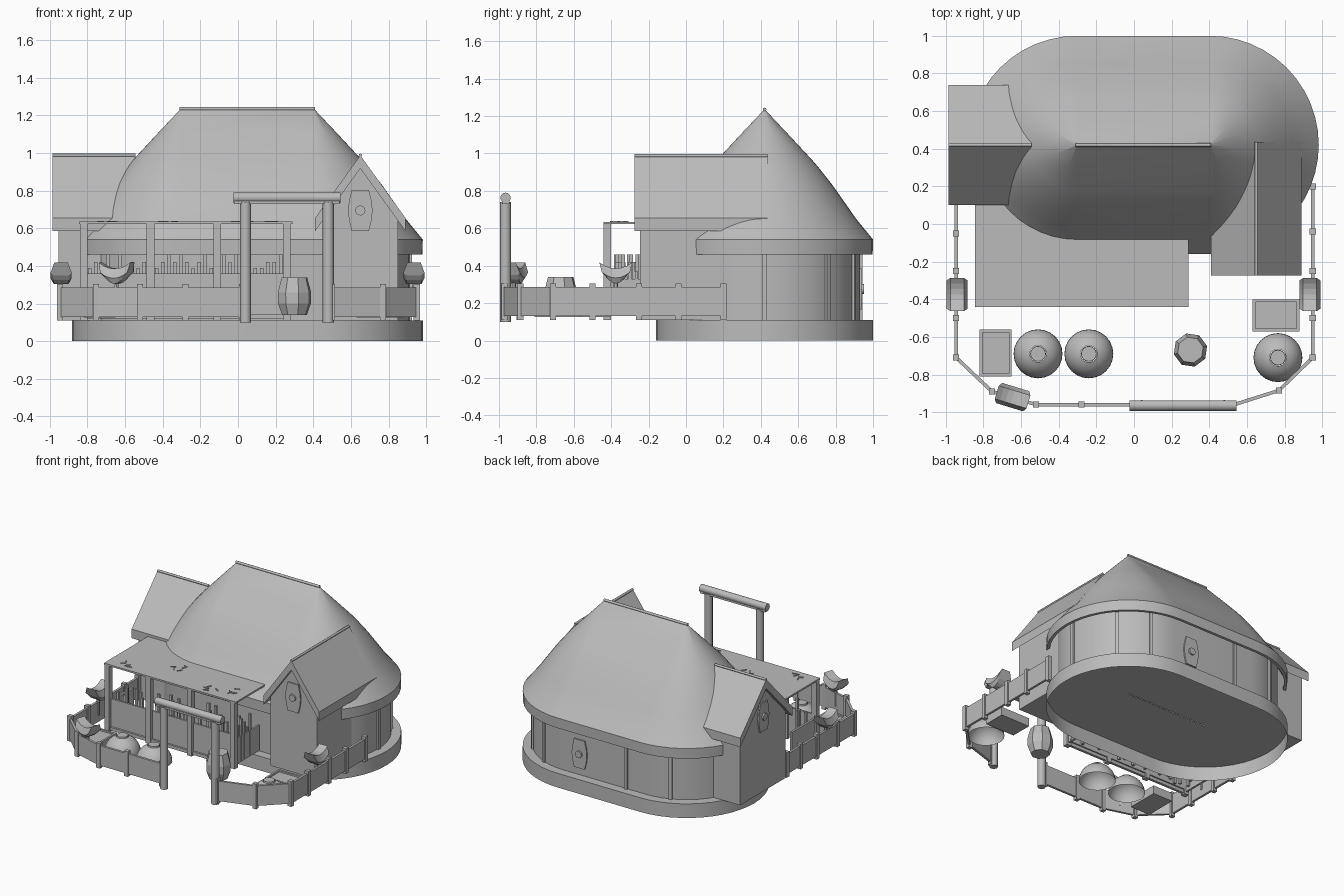
import bpy, bmesh, random
from math import radians, sin, cos, pi, atan2, hypot
from mathutils import Vector, Matrix

if "Cube" in bpy.data.objects:
    bpy.data.objects.remove(bpy.data.objects["Cube"])
random.seed(4)

grey = bpy.data.materials.new("plain_grey")
grey.use_nodes = True
colour = (0.5, 0.5, 0.5, 1)
grey.diffuse_color = colour
grey.node_tree.nodes["Principled BSDF"].inputs["Base Color"].default_value = colour

CX, CY, HALF = 0.05, 0.42, 0.352   # hall centre and half ridge length
GROUND = 0.11


def finish(name, bm, smooth=None):
    bmesh.ops.recalc_face_normals(bm, faces=bm.faces)
    me = bpy.data.meshes.new(name)
    bm.to_mesh(me)
    bm.free()
    me.materials.append(grey)
    if smooth:
        me.polygons.foreach_set("use_smooth", [True] * len(me.polygons))
        me.set_sharp_from_angle(angle=radians(smooth))
    ob = bpy.data.objects.new(name, me)
    bpy.context.collection.objects.link(ob)
    return ob


def loft(bm, rings, caps=True):
    """Bridge equal rings of points into a skin."""
    vs = [[bm.verts.new(p) for p in r] for r in rings]
    n = len(vs[0])
    for a, b in zip(vs, vs[1:]):
        for i in range(n):
            j = (i + 1) % n
            bm.faces.new((a[i], a[j], b[j], b[i]))
    if caps:
        bm.faces.new(vs[0])
        bm.faces.new(vs[-1])


def add_box(bm, x, y, z, turn=0):
    c = Vector([(a + b) / 2 for a, b in (x, y, z)])
    s = [b - a for a, b in (x, y, z)]
    m = Matrix.Translation(c) @ Matrix.Rotation(turn, 4, "Z") @ Matrix.Diagonal((*s, 1))
    bmesh.ops.create_cube(bm, size=1, matrix=m)


def box(name, x, y, z):
    bm = bmesh.new()
    add_box(bm, x, y, z)
    return finish(name, bm)


def add_post(bm, x, y, w, z0, z1, turn=0):
    add_box(bm, (x - w / 2, x + w / 2), (y - w / 2, y + w / 2), (z0, z1), turn)


def rod(name, a, b, r, sides=8):
    a, b = Vector(a), Vector(b)
    bm = bmesh.new()
    m = Matrix.Translation((a + b) / 2) @ (b - a).to_track_quat("Z", "Y").to_matrix().to_4x4()
    bmesh.ops.create_cone(bm, cap_ends=True, segments=sides, radius1=r, radius2=r,
                          depth=(b - a).length, matrix=m)
    return finish(name, bm, 50)


def lathe(name, x, y, profile, sides, smooth=None, caps=True, turn=0):
    bm = bmesh.new()
    angles = [turn + 2 * pi * i / sides for i in range(sides)]
    loft(bm, [[(x + r * cos(a), y + r * sin(a), z) for a in angles] for r, z in profile], caps)
    return finish(name, bm, smooth)


def stadium(name, profile):
    """Open round-ended hall shape built from (radius, height) pairs."""
    bm = bmesh.new()
    steps = 24
    rings = []
    for r, z in profile:
        ring = []
        for side in (1, -1):
            for i in range(steps + 1):
                t = -pi / 2 + pi * i / steps
                ring.append((CX + side * (HALF + r * cos(t)), CY + side * r * sin(t), z))
        rings.append(ring)
    loft(bm, rings, False)
    bmesh.ops.remove_doubles(bm, verts=bm.verts, dist=0.0008)
    return finish(name, bm, 35)


# Main hall: hollow foundation, wall and roof shell with a narrow lip
stadium("foundation", [(0.58, 0), (0.58, GROUND), (0.002, GROUND)])
stadium("hall_wall", [(0.51, GROUND), (0.51, 0.6)])
stadium("hall_roof", [(0.556, 0.475), (0.556, 0.46), (0.578, 0.46), (0.58, 0.54), (0.49, 0.65),
                      (0.44, 0.722), (0.36, 0.835), (0.285, 0.93), (0.25, 0.97), (0.12, 1.11),
                      (0.002, 1.235)])
rod("hall_ridge", (-0.31, CY, 1.235), (0.41, CY, 1.235), 0.01)

# Wall posts around the hall
bm = bmesh.new()
for side, angles in ((1, (-41, 0, 41, 68)), (-1, (112, 150))):
    for a in map(radians, angles):
        add_post(bm, CX + side * HALF + 0.51 * cos(a), CY + 0.51 * sin(a), 0.025, GROUND, 0.55, a)
add_post(bm, -0.14, CY + 0.51, 0.025, GROUND, 0.55)
finish("wall_posts", bm)


def gable(name, place, half, length, wall_half, wall_in, wall_len):
    """Gabled wing running along +v from its front; place maps (u, v, z) to the scene."""
    top, eave, thick = 0.988, 0.655, 0.07
    section = [(-half, eave), (0, top), (half, eave), (half, eave - thick),
               (0, top - thick), (-half, eave - thick)]
    bm = bmesh.new()
    loft(bm, [[place(u, v, z) for u, z in section] for v in (0, length)])
    finish(name + "_roof", bm)
    w = wall_half
    slope = eave - thick + (half - w) * (top - eave) / half
    section = [(-w, GROUND), (w, GROUND), (w, slope), (0, top - thick), (-w, slope)]
    bm = bmesh.new()
    loft(bm, [[place(u, v, z) for u, z in section] for v in (wall_in, wall_len)])
    finish(name + "_wall", bm)
    rod(name + "_ridge", place(0, 0, 0.988), place(0, length, 0.988), 0.009)
    plaque(name + "_plaque", lambda u, v, z: place(u, wall_in - v, z), 0.695)


def plaque(name, place, zc):
    """Barrel-shaped shutter with a round boss."""
    half = [(0.045, -0.11), (0.06, -0.05), (0.065, 0), (0.06, 0.05), (0.045, 0.11)]
    outline = half + [(-u, z) for u, z in reversed(half)]
    bm = bmesh.new()
    loft(bm, [[place(u, v, zc + z) for u, z in outline] for v in (-0.01, 0.01)])
    finish(name, bm)
    rod(name + "_boss", place(0, 0, zc), place(0, 0.022, zc), 0.027, 12)


gable("porch", lambda u, v, z: (0.65 + u, -0.275 + v, z), 0.24, 0.71, 0.2, 0.03, 0.5)
gable("side_wing", lambda u, v, z: (-0.985 + v, CY + u, z), 0.32, 0.44, 0.28, 0.03, 0.4)
plaque("back_plaque", lambda u, v, z: (0.26 + u, CY + 0.51 + v, z), 0.275)

# Flat awning with posts, rails and a low screen
box("awning", (-0.845, 0.29), (-0.44, 0.12), (0.622, 0.635))
bm = bmesh.new()
post_x = [-0.82, -0.465, -0.11, 0.26]
for x in post_x:
    add_post(bm, x, -0.42, 0.04, 0.11, 0.625)
add_box(bm, (-0.82, 0.26), (-0.43, -0.41), (0.12, 0.145))
add_box(bm, (-0.82, 0.26), (-0.415, -0.4), (0.145, 0.36))
for x in (-0.82, 0.26):
    add_box(bm, (x - 0.008, x + 0.008), (-0.42, -0.12), (0.13, 0.33))
finish("awning_frame", bm)

# Canes standing in bundles behind the screen
bm = bmesh.new()
for a, b in zip(post_x, post_x[1:]):
    for i in range(10):
        x = a + (b - a) * (i + 1) / 11
        add_post(bm, x, random.uniform(-0.38, -0.24), 0.018, 0.14, random.choice((0.39, 0.42, 0.46)))
for i in range(5):
    add_post(bm, 0.262, -0.37 + i * 0.035, 0.018, 0.14, random.choice((0.37, 0.42, 0.46)))
finish("canes", bm)

# Sprigs lying on the awning
bm = bmesh.new()
for x, y in ((-0.7, -0.36), (-0.38, -0.2), (0.02, -0.36), (0.2, -0.3)):
    for i in range(5):
        px, py = x + random.uniform(-0.05, 0.05), y + random.uniform(-0.04, 0.04)
        add_box(bm, (px - 0.02, px + 0.02), (py - 0.004, py + 0.004), (0.634, 0.64), random.uniform(0, pi))
finish("awning_sprigs", bm)


# Yard fence
def fence(name, path):
    bm = bmesh.new()
    for (x0, y0), (x1, y1) in zip(path, path[1:]):
        d, mx, my = hypot(x1 - x0, y1 - y0), (x0 + x1) / 2, (y0 + y1) / 2
        add_box(bm, (mx - d / 2, mx + d / 2), (my - 0.009, my + 0.009), (0.13, 0.285),
                atan2(y1 - y0, x1 - x0))
    for x, y in path:
        add_post(bm, x, y, 0.032, GROUND, 0.305)
    finish(name, bm)


fence("right_fence", [(-0.945, 0.12), (-0.945, -0.05), (-0.945, -0.25), (-0.945, -0.5), (-0.945, -0.71),
                      (-0.755, -0.89), (-0.52, -0.96), (-0.28, -0.96), (0.02, -0.96)])
fence("left_fence", [(0.95, 0.2), (0.95, -0.04), (0.95, -0.25), (0.95, -0.5), (0.95, -0.71),
                     (0.77, -0.885), (0.5, -0.97)])

# Gate
for side, x in (("right", 0.04), ("left", 0.48)):
    rod(side + "_gate_post", (x, -0.965, 0.1), (x, -0.965, 0.74), 0.03)
box("gate_beam", (-0.02, 0.54), (-0.985, -0.945), (0.73, 0.76))
rod("gate_log", (-0.025, -0.965, 0.763), (0.545, -0.965, 0.763), 0.028, 12)


# Curved saddle caps on the fence, flanged below and hollowed along the top
def saddle(name, x, y, turn):
    bm = bmesh.new()
    m = Matrix.Translation((x, y, 0)) @ Matrix.Rotation(turn, 4, "Z")
    rings = []
    for i in range(7):
        t = i / 3 - 1
        low, flange, high = [z + lift * t * t for z, lift in
                             ((0.305, 0.045), (0.335, 0.03), (0.385, 0.033))]
        rings.append([m @ Vector((t * reach, w, z)) for w, z, reach in (
            (-0.04, low, 0.06), (0.04, low, 0.06), (0.056, flange, 0.075),
            (0.036, high, 0.088), (-0.036, high, 0.088), (-0.056, flange, 0.075))])
    loft(bm, rings)
    finish(name, bm)
    rod(name + "_stake", (x, y, 0.18), (x, y, 0.34), 0.012, 6)


saddle("right_saddle", -0.94, -0.375, pi / 2)
saddle("left_saddle", 0.935, -0.375, pi / 2)
saddle("front_saddle", -0.645, -0.92, radians(-17))

# Yard items: open domes, barrel and planters
for i, (x, y) in enumerate([(-0.51, -0.69), (-0.24, -0.69), (0.765, -0.71)]):
    dome = [(0.13 * cos(t * pi / 18), 0.13 + 0.13 * sin(t * pi / 18)) for t in range(8)]
    lathe(f"dome_{i + 1}", x, y, dome, 24, 40, False)
    lathe(f"dome_knob_{i + 1}", x, y, [(0.042, 0.245), (0.04, 0.262)], 16, 40)
lathe("barrel", 0.3, -0.67, [(0.068, 0.14), (0.09, 0.2), (0.091, 0.26), (0.07, 0.34)], 8, turn=0.25)


def planter(name, x, y):
    ob = box(name, x, y, (0.125, 0.19))
    bm = bmesh.new()
    bm.from_mesh(ob.data)
    top = max(bm.faces, key=lambda f: f.calc_center_median().z)
    bmesh.ops.inset_region(bm, faces=[top], thickness=0.022, depth=0)
    inner = bmesh.ops.extrude_discrete_faces(bm, faces=[top])["faces"][0]
    bmesh.ops.translate(bm, verts=inner.verts, vec=(0, 0, -0.012))
    bm.to_mesh(ob.data)
    bm.free()


planter("right_planter", (-0.82, -0.65), (-0.81, -0.56))
planter("left_planter", (0.63, 0.88), (-0.57, -0.4))
